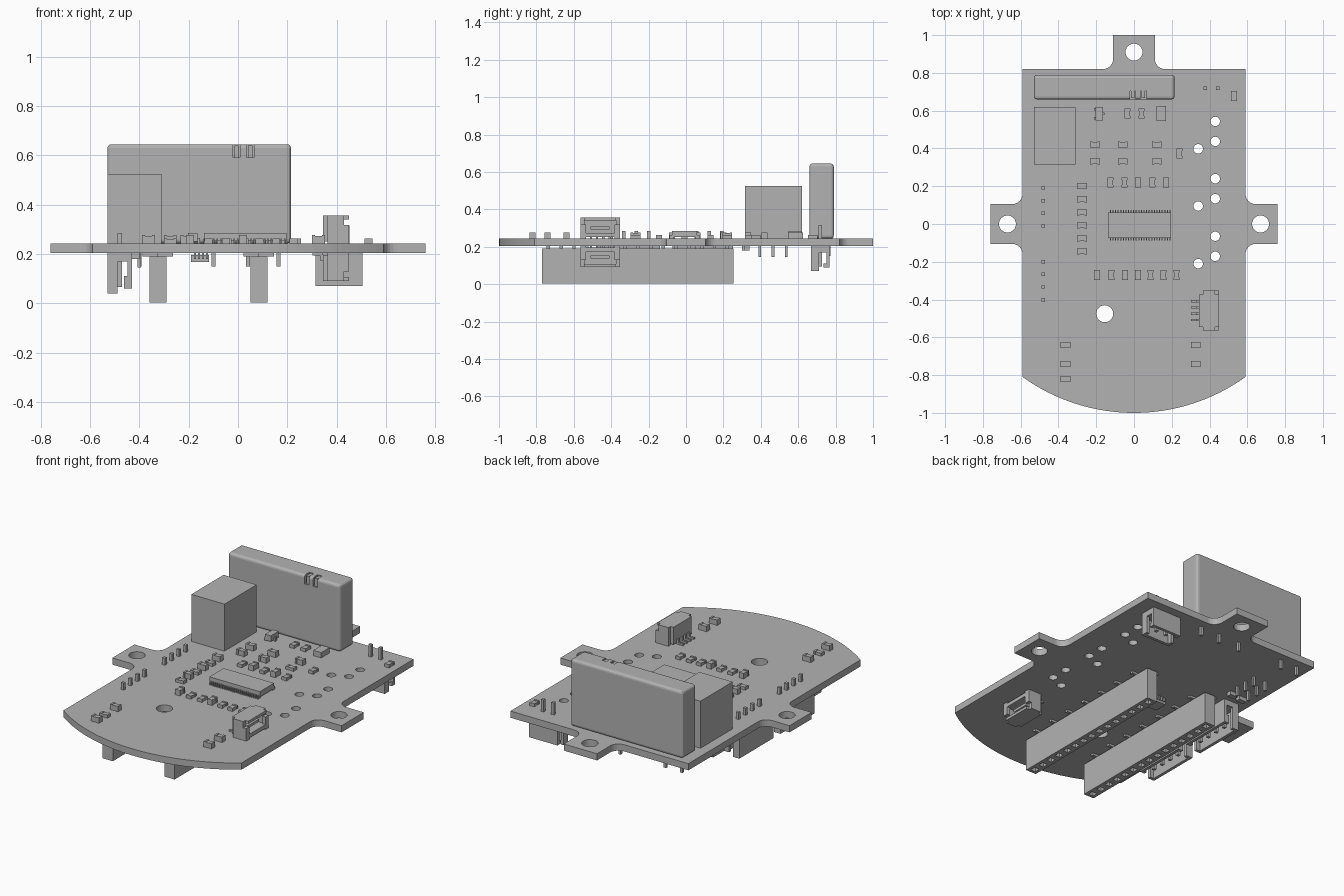
import bpy, bmesh, math
from mathutils import Matrix, Vector

if "Cube" in bpy.data.objects:
    bpy.data.objects.remove(bpy.data.objects["Cube"])

grey = bpy.data.materials.new("plain_grey")
grey.use_nodes = True
grey.diffuse_color = (0.45, 0.45, 0.45, 1)
grey.node_tree.nodes["Principled BSDF"].inputs["Base Color"].default_value = grey.diffuse_color

LOW, TOP = 0.203, 0.243   # board faces


def finish(name, mesh):
    mesh.materials.clear()
    mesh.materials.append(grey)
    ob = bpy.data.objects.new(name, mesh)
    bpy.context.collection.objects.link(ob)
    return ob


def boxes(name, items):
    """One object from boxes given as (x0, x1, y0, y1, z0, z1)."""
    bm = bmesh.new()
    for x0, x1, y0, y1, z0, z1 in items:
        m = Matrix.Translation(((x0 + x1) / 2, (y0 + y1) / 2, (z0 + z1) / 2))
        m = m @ Matrix.Diagonal((x1 - x0, y1 - y0, z1 - z0, 1))
        bmesh.ops.create_cube(bm, size=1, matrix=m)
    mesh = bpy.data.meshes.new(name)
    bm.to_mesh(mesh)
    bm.free()
    return finish(name, mesh)


def pin(x, y, z0, z1, r=0.007):
    return (x - r, x + r, y - r, y + r, z0, z1)


def arc(cx, cy, r, a0, a1, n):
    steps = [math.radians(a0 + (a1 - a0) * i / n) for i in range(n + 1)]
    return [(cx + r * math.cos(a), cy + r * math.sin(a)) for a in steps]


# Board outline: half drawn from the front tip to the back lug, then mirrored
f = 0.055
half = arc(0, 0.011, 1.011, -90, -54.3, 16)
half += arc(0.59 + f, -0.105 - f, f, 180, 90, 6) + [(0.76, -0.105), (0.76, 0.105)]
half += arc(0.59 + f, 0.105 + f, f, 270, 180, 6) + [(0.59, 0.82)]
half += arc(0.11 + f, 0.82 + f, f, 270, 180, 6) + [(0.11, 1.0)]
outline = half + [(-x, y) for x, y in reversed(half[1:])]

# Mounting holes and through holes
holes = [(-0.67, 0, 0.045), (0.67, 0, 0.045), (0, 0.91, 0.045), (-0.155, -0.475, 0.045)]
for y in (0.49, 0.187, -0.118):
    holes += [(0.43, y + 0.053, 0.025), (0.43, y - 0.053, 0.025), (0.34, y - 0.092, 0.025)]

curve = bpy.data.curves.new("board_outline", 'CURVE')
curve.dimensions = '2D'
curve.fill_mode = 'BOTH'
curve.extrude = (TOP - LOW) / 2
for loop in [outline] + [arc(x, y, r, 0, 345, 23) for x, y, r in holes]:
    spline = curve.splines.new('POLY')
    spline.points.add(len(loop) - 1)
    for p, (x, y) in zip(spline.points, loop):
        p.co = (x, y, 0, 1)
    spline.use_cyclic_u = True
helper = bpy.data.objects.new("board_outline", curve)
bpy.context.collection.objects.link(helper)
deps = bpy.context.evaluated_depsgraph_get()
mesh = bpy.data.meshes.new_from_object(helper.evaluated_get(deps))
bpy.data.objects.remove(helper)
mesh.transform(Matrix.Translation((0, 0, (LOW + TOP) / 2)))
for poly in mesh.polygons:
    poly.use_smooth = False
finish("circuit_board", mesh)

# Tall upright module with two clip recesses
tall = boxes("tall_module", [(-0.53, 0.215, 0.66, 0.79, TOP, 0.645)])
bevel = tall.modifiers.new("rounded", 'BEVEL')
bevel.width, bevel.segments = 0.016, 3
clips = (-0.006, 0.05)
cutter = boxes("clip_cutter", [(x - 0.015, x + 0.015, 0.64, 0.705, 0.592, 0.7) for x in clips])
cutter.hide_render = True
cutter.hide_viewport = True
cutter.display_type = 'WIRE'
cut = tall.modifiers.new("clip_recesses", 'BOOLEAN')
cut.object, cut.solver = cutter, 'EXACT'
hooks = []
for x in clips:
    hooks += [(x - 0.009, x + 0.009, 0.668, 0.678, 0.592, 0.64),
              (x - 0.009, x + 0.009, 0.678, 0.705, 0.632, 0.64)]
boxes("module_clips", hooks)
boxes("module_pins", [pin(x, 0.765, 0.15, LOW, 0.008) for x in (0.165, 0.04, -0.1, -0.4, -0.51)])

# Cube relay and its pins
boxes("relay", [(-0.53, -0.31, 0.315, 0.62, TOP, 0.525)])
boxes("relay_pins", [pin(x, y, 0.145, LOW) for x in (-0.48, -0.4) for y in (0.395, 0.465, 0.535)])

# Main chip with rows of legs
boxes("main_chip", [(-0.137, 0.197, -0.075, 0.06, 0.252, 0.285)])
legs = []
for i in range(24):
    x = -0.125 + i * 0.0137
    for edge, s in ((-0.075, -1), (0.06, 1)):
        y0, y1 = sorted((edge - s * 0.01, edge + s * 0.013))
        legs.append((x - 0.003, x + 0.003, y0, y1, TOP, 0.262))
boxes("main_chip_legs", legs)

# Small surface parts: body with raised end caps, lying along x or along y
def small_part(x, y, along_x, tall):
    a, b = 0.026, 0.016
    z = 0.276 if tall else 0.262
    hx, hy = (a, b) if along_x else (b, a)
    body = [(x - hx + 0.002, x + hx - 0.002, y - hy + 0.002, y + hy - 0.002, TOP, z - 0.003)]
    for s in (-1, 1):
        cx, cy = (x + s * (a - 0.006), y) if along_x else (x, y + s * (a - 0.006))
        ex, ey = (0.006, b) if along_x else (b, 0.006)
        body.append((cx - ex, cx + ex, cy - ey, cy + ey, TOP, z))
    return body


parts = []
for i, x in enumerate((-0.195, -0.12, -0.048, 0.02, 0.087, 0.155, 0.225)):
    parts += small_part(x, -0.27, False, i in (0, 3))
for i, x in enumerate((-0.125, -0.05, 0.022, 0.097, 0.17)):
    parts += small_part(x, 0.22, False, i % 2 == 1)
for i in range(6):
    parts += small_part(-0.275, 0.2 - i * 0.069, True, i % 2 == 0)
for x in (-0.207, -0.06, 0.12):
    parts += small_part(x, 0.42, True, True) + small_part(x, 0.332, True, x < 0)
for x, y in ((-0.363, -0.64), (-0.363, -0.74), (-0.363, -0.82), (0.327, -0.64), (0.327, -0.74)):
    parts += small_part(x, y, True, y != -0.74 or x > 0)
for x, y in ((-0.035, 0.585), (0.04, 0.585), (0.24, 0.373), (0.53, 0.677)):
    parts += small_part(x, y, False, False)
boxes("small_parts", parts)
boxes("diode", [(0.118, 0.17, 0.545, 0.625, TOP, 0.275)])
boxes("transistor", [(-0.203, -0.165, 0.547, 0.62, 0.25, 0.285)] +
      [(-0.212, -0.203, y - 0.007, y + 0.007, TOP, 0.265) for y in (0.56, 0.607)] +
      [(-0.165, -0.155, 0.576, 0.59, TOP, 0.265)])

# Underside chip and small parts
boxes("lower_chip", [(-0.19, -0.118, -0.04, 0.04, 0.168, 0.196)] +
      [(-0.178 + i * 0.016, -0.17 + i * 0.016, -0.052, 0.052, 0.18, LOW) for i in range(4)])
boxes("lower_small_parts", [(-0.45, -0.4, 0.31, 0.34, 0.18, LOW), (-0.52, -0.47, 0.3, 0.33, 0.18, LOW)])


# Side-entry sockets, opening towards +x, one above and one below the board
def side_socket(name, z0, s):
    x0, x1, y0, y1, h, t = 0.344, 0.45, -0.565, -0.353, 0.112, 0.016
    raw = [(x0, x0 + 0.03, y0 + 0.02, y1 - 0.02, 0.008, h),
           (x0 + 0.02, x1, y0, y1, 0.008, 0.03),
           (x0 + 0.02, x1, y0 + 0.02, y1 - 0.02, h - t, h),
           (x0 + 0.02, x1 - 0.02, y0, y0 + 0.022, 0, h),
           (x0 + 0.02, x1 - 0.02, y1 - 0.022, y1, 0, h),
           (x1 - 0.02, x1, y0, y0 + 0.03, 0, 0.075),
           (x1 - 0.02, x1, y1 - 0.03, y1, 0, 0.075),
           (x0 + 0.03, x1 - 0.025, y0 + 0.055, y1 - 0.055, 0.05, 0.066)]
    for i in range(4):
        y = (y0 + y1) / 2 + (i - 1.5) * 0.033
        raw.append((x0 - 0.042, x0, y - 0.006, y + 0.006, 0, 0.01))
        raw.append((x0 - 0.012, x0, y - 0.006, y + 0.006, 0.01, 0.03))
    boxes(name, [(a, b, c, d, *sorted((z0 + s * e, z0 + s * g))) for a, b, c, d, e, g in raw])


side_socket("upper_side_socket", TOP, 1)
side_socket("lower_side_socket", LOW, -1)

# Long pin sockets underneath: frame walls and cross ribs leave square openings
for name, cx in (("left_long_socket", 0.085), ("right_long_socket", -0.325)):
    y0, y1, n, w = -0.77, 0.255, 15, 0.034
    step = (y1 - y0) / n
    items = [(cx - w, cx + w, y0, y1, 0.04, 0.19),
             (cx - w, cx - 0.016, y0, y1, 0.003, 0.04), (cx + 0.016, cx + w, y0, y1, 0.003, 0.04)]
    for i in range(n + 1):
        y = y0 + i * step
        items.append((cx - 0.016, cx + 0.016, max(y0, y - 0.018), min(y1, y + 0.018), 0.003, 0.04))
    for i in range(n):
        y, s = y0 + (i + 0.5) * step, 1 if i % 2 else -1
        a, b = sorted((cx, cx + s * 0.062))
        items.append((a, b, y - 0.009, y + 0.009, 0.19, LOW))
    boxes(name, items)


# Shrouded plug headers underneath: thick wall, hooked thin wall, slotted ends
def header(name, centre, count, pitch, bottom, angle, up):
    h = count * pitch / 2 + 0.028
    items = [(-0.05, -0.032, -h, h, bottom, LOW), (0.032, 0.05, -h, h, bottom + 0.02, LOW),
             (-0.05, 0.05, -h, h, 0.17, LOW)]
    for s in (-1, 1):
        a, b = sorted((s * h, s * (h - 0.018)))
        items += [(-0.05, -0.008, a, b, bottom, LOW), (0.018, 0.05, a, b, bottom + 0.02, 0.11)]
    ob = boxes(name, items)
    pins = boxes(name + "_pins", [pin(0, (i - (count - 1) / 2) * pitch, bottom + 0.025, up, 0.009)
                                  for i in range(count)])
    for o in (ob, pins):
        o.data.transform(Matrix.Translation(Vector(centre)) @ Matrix.Rotation(angle, 4, 'Z'))


header("right_back_header", (-0.48, 0.09, 0), 4, 0.067, 0.04, 0, 0.285)
header("right_front_header", (-0.48, -0.3, 0), 4, 0.067, 0.04, 0, 0.285)
header("back_header", (0.41, 0.718, 0), 2, 0.067, 0.07, math.pi / 2, 0.315)
